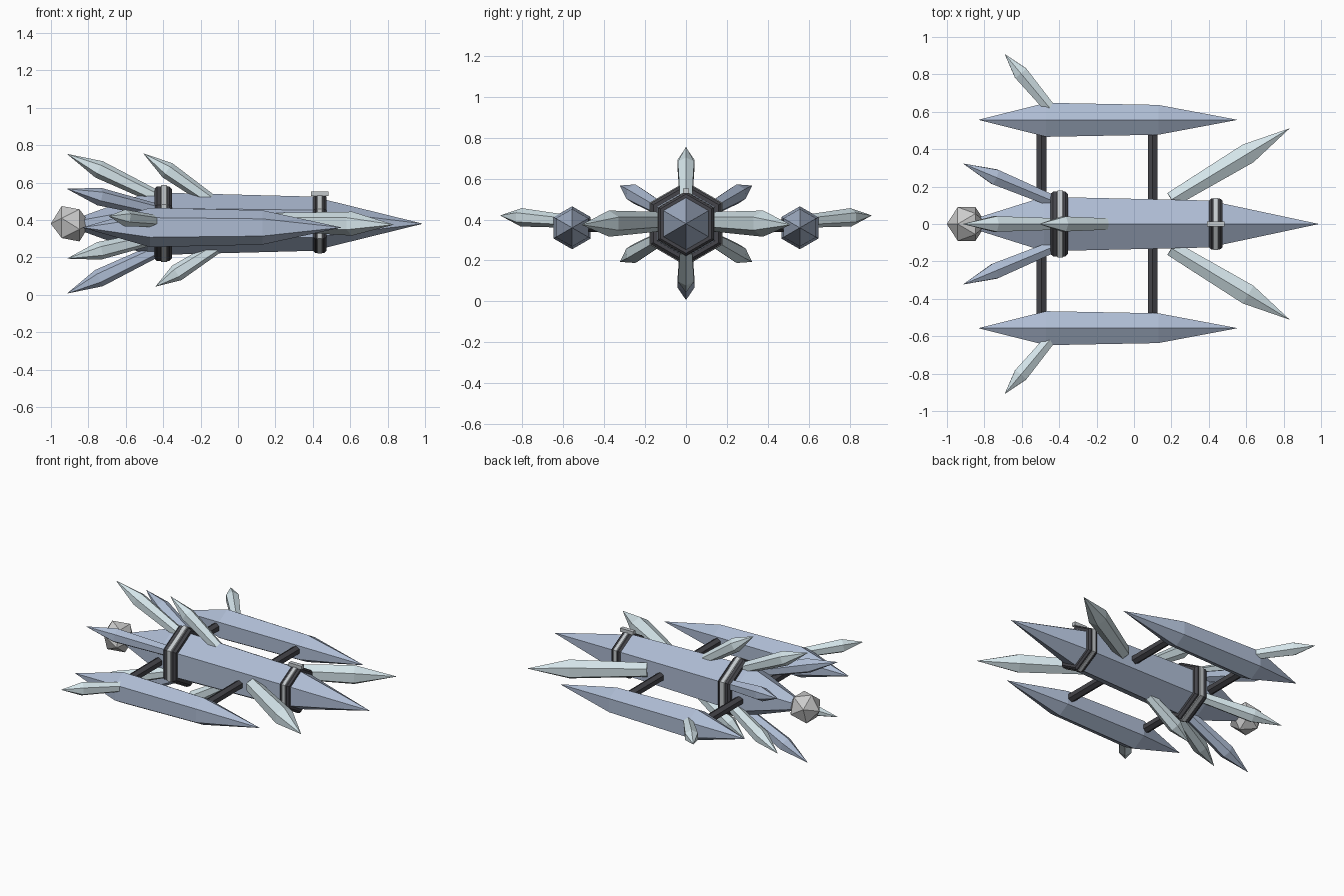
import bpy, math
from mathutils import Vector, Matrix

if "Cube" in bpy.data.objects:
    bpy.data.objects.remove(bpy.data.objects["Cube"])


def material(name, rgb):
    m = bpy.data.materials.new(name)
    m.diffuse_color = (*rgb, 1)
    m.use_nodes = True
    m.node_tree.nodes["Principled BSDF"].inputs["Base Color"].default_value = m.diffuse_color
    return m


BLUE = material("blue_crystal", (0.42, 0.50, 0.65))
PALE = material("pale_crystal", (0.66, 0.78, 0.82))
DARK = material("dark_metal", (0.06, 0.06, 0.07))
STEEL = material("light_metal", (0.55, 0.58, 0.60))
QUARTZ = material("quartz", (0.72, 0.74, 0.74))


def make(name, verts, faces, mat):
    me = bpy.data.meshes.new(name)
    me.from_pydata(verts, [], faces)
    me.materials.append(mat)
    ob = bpy.data.objects.new(name, me)
    bpy.context.collection.objects.link(ob)
    return ob


def frame(axis):
    """Two perpendiculars to axis, the first as near to up as possible."""
    up = Vector((0, 0, 1))
    u = (up - axis * up.dot(axis)).normalized()
    return u, axis.cross(u)


def lathe(name, start, end, profile, mat, sides=6, closed=False):
    """Flat-sided loft: profile is (fraction along axis, radius)."""
    start, end = Vector(start), Vector(end)
    u, v = frame((end - start).normalized())
    verts, faces = [], []
    for t, r in profile:
        for i in range(sides):
            a = 2 * math.pi * i / sides
            verts.append(start.lerp(end, t) + u * r * math.cos(a) + v * r * math.sin(a))
    n = len(profile)
    for k in range(n if closed else n - 1):
        p, q = k * sides, (k + 1) % n * sides
        for i in range(sides):
            j = (i + 1) % sides
            faces.append((p + i, p + j, q + j, q + i))
    if not closed:
        faces.append(tuple(reversed(range(sides))))
        faces.append(tuple(range((n - 1) * sides, n * sides)))
    return make(name, verts, faces, mat)


def spike(name, base, tip, r, mat):
    return lathe(name, base, tip, [(0, r * 0.75), (0.65, r), (1, 0.001)], mat)


def spindle(name, xs, radii, y, z, mat):
    x0, x3 = xs[0], xs[3]
    prof = [((x - x0) / (x3 - x0), r) for x, r in zip(xs, (0.001, *radii, 0.001))]
    return lathe(name, (x0, y, z), (x3, y, z), prof, mat)


def band(name, x, width, inner, outer, bevel, mat):
    b = bevel / width
    prof = [(0, inner), (0, outer - bevel), (b, outer), (1 - b, outer),
            (1, outer - bevel), (1, inner)]
    return lathe(name, (x - width / 2, 0, ZC), (x + width / 2, 0, ZC), prof, mat, closed=True)


ZC = 0.38

# Central hull
spindle("hull", (-0.94, -0.48, 0.40, 0.985), (0.168, 0.145), 0, ZC, BLUE)

# Collars round the hull
band("rear_collar", -0.40, 0.095, 0.14, 0.20, 0.015, DARK)
band("rear_collar_trim", -0.395, 0.035, 0.15, 0.206, 0.004, STEEL)
band("front_collar", 0.437, 0.07, 0.11, 0.157, 0.012, DARK)
band("front_collar_trim", 0.437, 0.028, 0.12, 0.16, 0.003, STEEL)

# Small plate on the front collar
bpy.ops.mesh.primitive_cube_add(size=1, location=(0.437, 0, 0.54))
plate = bpy.context.object
plate.name = "collar_plate"
plate.scale = (0.095, 0.027, 0.024)
plate.data.materials.append(STEEL)

# Side pods, their fins and the forward wings, mirrored left and right
for s, side in ((-1, "near"), (1, "far")):
    spindle(side + "_pod", (-0.83, -0.47, 0.13, 0.55), (0.105, 0.092), s * 0.557, 0.36, BLUE)
    spike(side + "_pod_fin", (-0.45, s * 0.62, 0.395), (-0.69, s * 0.907, 0.42), 0.045, PALE)
    spike(side + "_wing", (0.20, s * 0.13, 0.39), (0.83, s * 0.51, 0.375), 0.064, PALE)

# Cross struts
for x, end in ((-0.495, "rear"), (0.10, "front")):
    lathe(end + "_strut", (x, -0.555, 0.37), (x, 0.555, 0.37), [(0, 0.03), (1, 0.03)], DARK)

# Upper and lower crystals on the hull
spike("dorsal_crystal", (-0.14, 0, 0.50), (-0.505, 0, 0.755), 0.046, PALE)
spike("ventral_crystal", (-0.12, 0, 0.25), (-0.44, 0, 0.045), 0.046, PALE)

# Tail crown of six crystals in alternating colours
for i in range(6):
    a = math.radians(90 + 60 * i)
    d = Vector((0, math.cos(a), math.sin(a)))
    c = Vector((0, 0, ZC))
    spike(f"tail_crystal_{i + 1}", c + d * 0.14 + Vector((-0.43, 0, 0)),
          c + d * 0.372 + Vector((-0.912, 0, 0)), 0.048, BLUE if i % 2 else PALE)

# Faceted tail orb
bpy.ops.mesh.primitive_ico_sphere_add(subdivisions=1, radius=0.106, location=(-0.895, 0, ZC),
                                      rotation=(0, math.pi / 2, 0))
orb = bpy.context.object
orb.name = "tail_orb"
orb.data.materials.append(QUARTZ)
